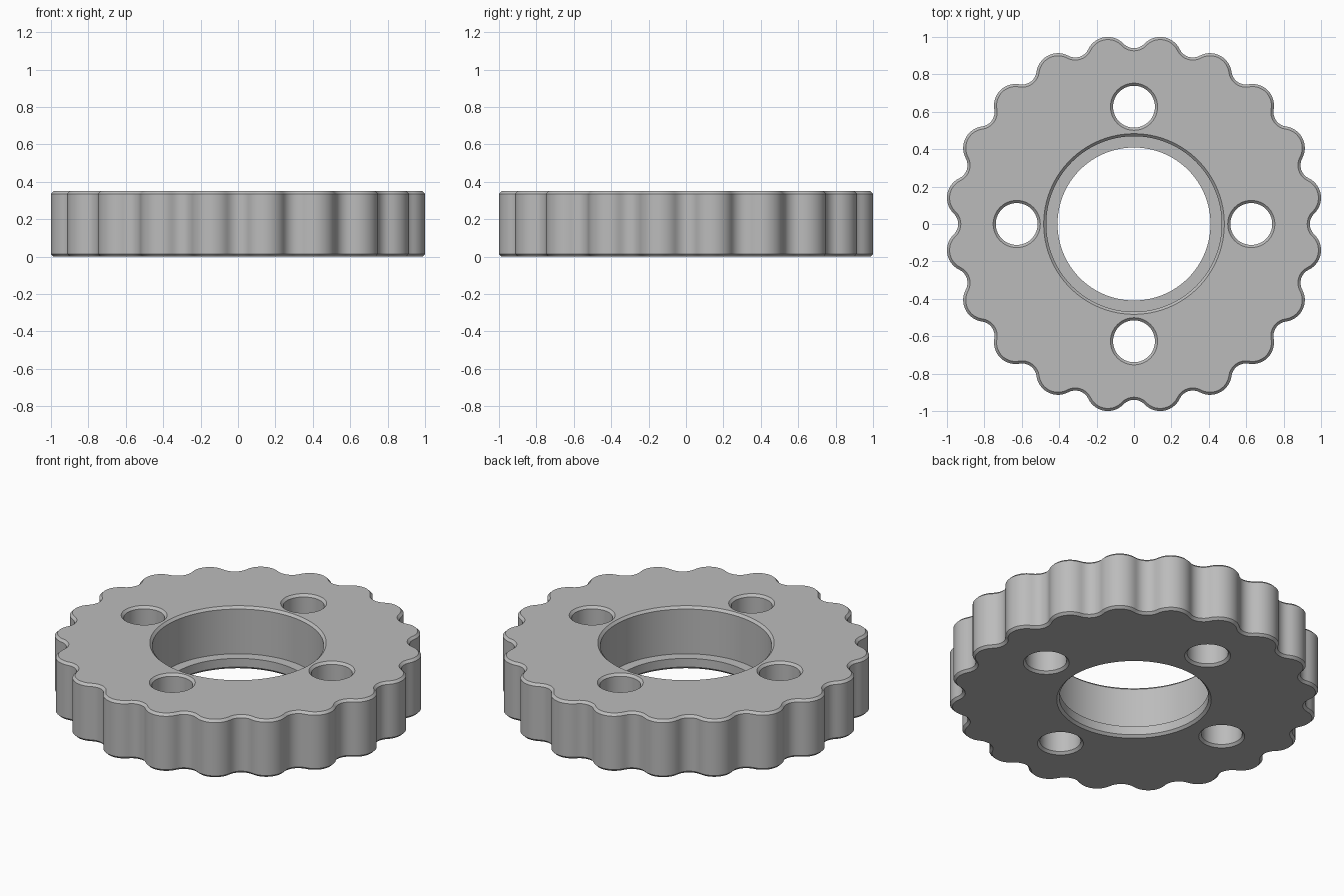
import bpy
import bmesh
from math import sin, cos, pi, atan2, hypot
from mathutils import Vector

cube = bpy.data.objects.get("Cube")
if cube:
    bpy.data.objects.remove(cube, do_unlink=True)

HEIGHT = 0.35
CHAMFER = 0.014
LEDGE_Z = 0.066
TEETH = 20
LOBE_CENTRE, LOBE_R = 0.895, 0.116
VALLEY_CENTRE = 1.017
HOLE_PITCH, HOLE_R = 0.627, 0.112
BORE_R, RECESS_R = 0.409, 0.469

steel = bpy.data.materials.new("plain grey metal")
steel.use_nodes = True
grey = (0.5, 0.5, 0.5, 1)
steel.diffuse_color = grey
steel.node_tree.nodes["Principled BSDF"].inputs["Base Color"].default_value = grey


def polar(r, a):
    return Vector((r * cos(a), r * sin(a)))


def circle(r, n=128, centre=Vector((0, 0))):
    return [centre + polar(r, 2 * pi * i / n) for i in range(n)]


def scallop(inset):
    """Rim outline: convex lobes joined by tangent concave valleys."""
    half = pi / TEETH
    gap = polar(VALLEY_CENTRE, half) - Vector((LOBE_CENTRE, 0))
    phi = atan2(gap.y, gap.x)
    valley_r = hypot(gap.x, gap.y) - LOBE_R + inset
    points = []
    for k in range(TEETH):
        a = half + 2 * half * k
        for i in range(14):
            t = -phi + 2 * phi * i / 14
            points.append(polar(LOBE_CENTRE, a) + polar(LOBE_R - inset, a + t))
        for i in range(8):
            t = pi + phi + (2 * half - 2 * phi) * i / 8
            points.append(polar(VALLEY_CENTRE, a + half) + polar(valley_r, a + t))
    return points


bm = bmesh.new()
bottom_edges, top_edges = [], []


def wall(rings):
    """Skin a stack of (outline, height) rings; keep the end loops for the caps."""
    loops = [[bm.verts.new((p.x, p.y, z)) for p in pts] for pts, z in rings]
    for low, high in zip(loops, loops[1:]):
        n = len(low)
        for i in range(n):
            j = (i + 1) % n
            bm.faces.new((low[i], low[j], high[j], high[i]))
    for loop, store in ((loops[0], bottom_edges), (loops[-1], top_edges)):
        for i, v in enumerate(loop):
            store.append(bm.edges.get((v, loop[i - 1])))


# Scalloped rim with chamfered edges
wall([(scallop(CHAMFER), 0), (scallop(0), CHAMFER),
      (scallop(0), HEIGHT - CHAMFER), (scallop(CHAMFER), HEIGHT)])

# Stepped centre bore with a ledge near the bottom
wall([(circle(BORE_R + CHAMFER), 0), (circle(BORE_R), CHAMFER),
      (circle(BORE_R), LEDGE_Z), (circle(RECESS_R), LEDGE_Z),
      (circle(RECESS_R), HEIGHT - CHAMFER), (circle(RECESS_R + CHAMFER), HEIGHT)])

# Four chamfered bolt holes
for q in range(4):
    c = polar(HOLE_PITCH, q * pi / 2)
    wide, narrow = circle(HOLE_R + CHAMFER, 64, c), circle(HOLE_R, 64, c)
    wall([(wide, 0), (narrow, CHAMFER), (narrow, HEIGHT - CHAMFER), (wide, HEIGHT)])

# Flat bottom and top, filled around the openings
for edges in (bottom_edges, top_edges):
    bmesh.ops.triangle_fill(bm, edges=edges, use_beauty=True)
bmesh.ops.recalc_face_normals(bm, faces=bm.faces)

mesh = bpy.data.meshes.new("scalloped_ring")
bm.to_mesh(mesh)
bm.free()
mesh.materials.append(steel)
ring = bpy.data.objects.new("scalloped_ring", mesh)
bpy.context.collection.objects.link(ring)
bpy.context.view_layer.objects.active = ring
ring.select_set(True)
bpy.ops.object.shade_smooth_by_angle()
